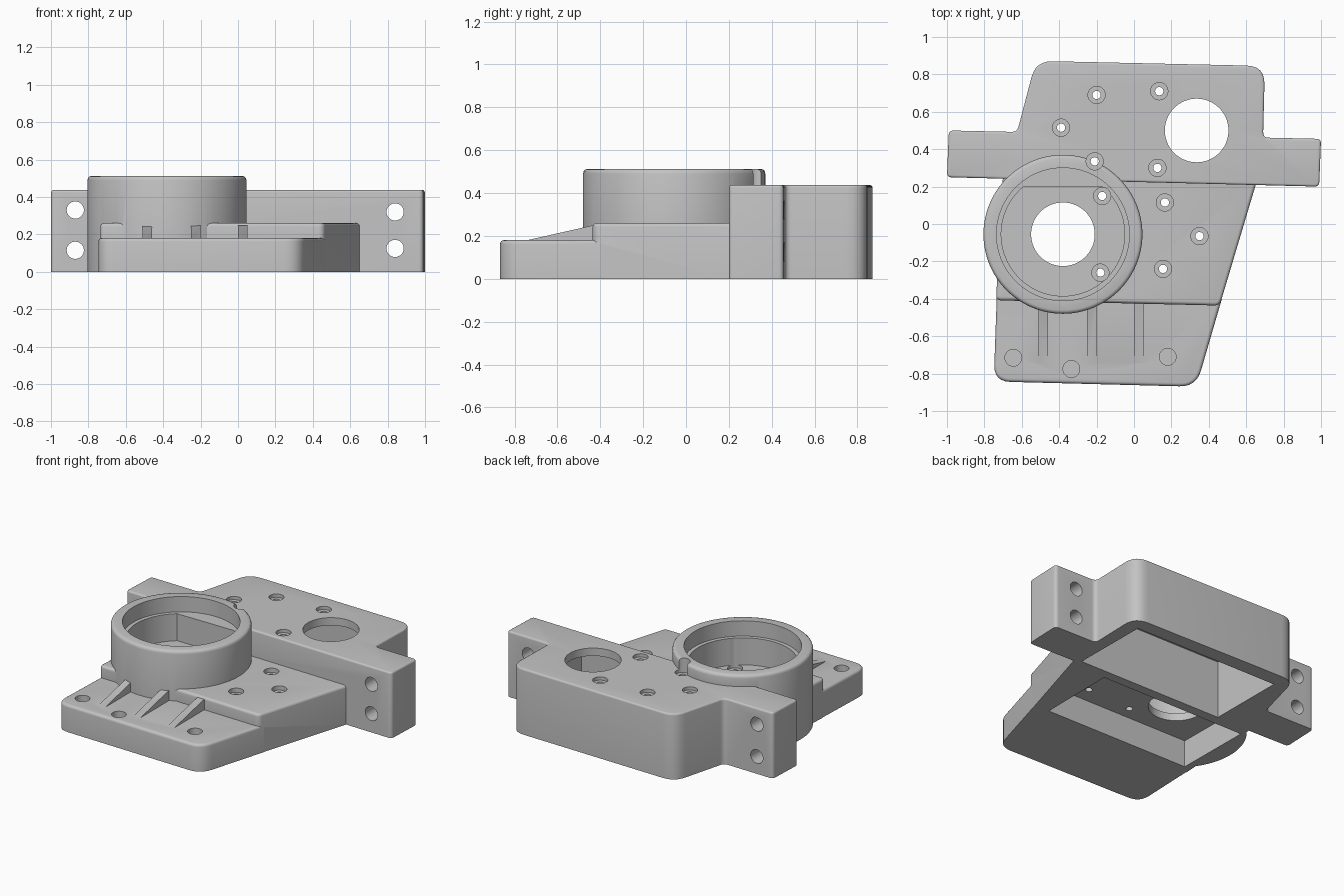
import bpy, bmesh, math
from mathutils import Vector, Matrix

default = bpy.data.objects.get("Cube")
if default:
    bpy.data.objects.remove(default, do_unlink=True)

metal = bpy.data.materials.new("cast_grey")
metal.use_nodes = True
grey = (0.55, 0.55, 0.55, 1)
metal.diffuse_color = grey
metal.node_tree.nodes["Principled BSDF"].inputs["Base Color"].default_value = grey


def finish(bm, name):
    mesh = bpy.data.meshes.new(name)
    bm.to_mesh(mesh)
    bm.free()
    mesh.materials.append(metal)
    ob = bpy.data.objects.new(name, mesh)
    bpy.context.collection.objects.link(ob)
    return ob


def add_loft(bm, layers, matrix=Matrix()):
    """Closed solid through rising counter-clockwise loops of 3D points."""
    rings = [[bm.verts.new(matrix @ Vector(p)) for p in layer] for layer in layers]
    n = len(rings[0])
    for lo, hi in zip(rings, rings[1:]):
        for k in range(n):
            j = (k + 1) % n
            bm.faces.new((lo[k], lo[j], hi[j], hi[k]))
    bm.faces.new(rings[0][::-1])
    bm.faces.new(rings[-1])


def add_turned(bm, profile, matrix, n=32):
    """Solid of revolution from (radius, height) pairs."""
    angles = [2 * math.pi * k / n for k in range(n)]
    add_loft(bm, [[(r * math.cos(a), r * math.sin(a), z) for a in angles]
                  for r, z in profile], matrix)


def turned(name, profile, x, y, n=96):
    bm = bmesh.new()
    add_turned(bm, profile, Matrix.Translation((x, y, 0)), n)
    return finish(bm, name)


def outline(corners, steps=6):
    """Polygon from (x, y, rounding) corners."""
    pts = []
    for i, (x, y, r) in enumerate(corners):
        p = Vector((x, y))
        if r == 0:
            pts.append(p)
            continue
        a = p + (Vector(corners[i - 1][:2]) - p).normalized() * r
        b = p + (Vector(corners[(i + 1) % len(corners)][:2]) - p).normalized() * r
        for k in range(steps + 1):
            t = k / steps
            pts.append(a * (1 - t) ** 2 + p * 2 * t * (1 - t) + b * t * t)
    return pts


def inset(pts, d):
    """Move every side of the polygon inwards by d."""
    result = []
    for i, p in enumerate(pts):
        u = (p - pts[i - 1]).normalized()
        v = (pts[(i + 1) % len(pts)] - p).normalized()
        nu, nv = Vector((-u.y, u.x)), Vector((-v.y, v.x))
        result.append(p + (nu + nv) * d / (1 + nu.dot(nv)))
    return result


def prism(name, pts, z0, z1, edge=0, matrix=Matrix()):
    """Extruded outline with an optional rounded top edge."""
    pts = [Vector(p) for p in pts]
    levels = [(0, z0), (0, z1)]
    if edge:
        arc = [math.pi / 2 * k / 4 for k in range(5)]
        levels[1:] = [(edge * (1 - math.cos(a)), z1 - edge * (1 - math.sin(a))) for a in arc]
    bm = bmesh.new()
    add_loft(bm, [[(*p, z) for p in inset(pts, d)] for d, z in levels], matrix)
    return finish(bm, name)


def combine(base, other, operation):
    mod = base.modifiers.new("join", 'BOOLEAN')
    mod.operation = operation
    mod.solver = 'EXACT'
    mod.object = other
    bpy.context.view_layer.objects.active = base
    bpy.ops.object.modifier_apply(modifier=mod.name)
    bpy.data.objects.remove(other, do_unlink=True)


CX, CY = -0.38, -0.055

# Tall rear block with a mounting ear on each side
housing = prism("housing", outline([
    (-1, 0.25, 0.025), (0.99, 0.2, 0.025), (1, 0.455, 0.025), (0.69, 0.462, 0.03),
    (0.7, 0.845, 0.1), (-0.525, 0.872, 0.09), (-0.625, 0.492, 0.03), (-0.99, 0.5, 0.025)]),
    0, 0.437, 0.012)

# Middle deck and low front shelf
deck = prism("deck", outline([
    (-0.738, -0.408, 0.03), (0.458, -0.436, 0.03), (0.66, 0.24, 0), (-0.7, 0.27, 0)]),
    0, 0.26, 0.018)
shelf = prism("shelf", outline([
    (-0.75, -0.842, 0.09), (0.333, -0.87, 0.09), (0.47, -0.4, 0), (-0.733, -0.37, 0)]),
    0, 0.18, 0.018)

# Round bearing boss with softened rim
boss = turned("boss", [(0.425, 0), (0.425, 0.49), (0.422, 0.502),
                       (0.415, 0.509), (0.405, 0.512)], CX, CY)
for part in (deck, shelf, boss):
    combine(housing, part, 'UNION')

# Sloping ribs on the shelf
sideways = Matrix(((0, 0, 1, 0), (1, 0, 0, 0), (0, 1, 0, 0), (0, 0, 0, 1)))
for x in (-0.485, -0.225, 0.025):
    rib = prism("rib", [(-0.39, 0.1), (-0.39, 0.25), (-0.44, 0.248),
                        (-0.75, 0.178), (-0.75, 0.1)], x - 0.025, x + 0.025, 0, sideways)
    combine(housing, rib, 'UNION')

# Hollows underneath
for name, pts, depth in (
        ("rear_pocket", [(-0.455, 0.245), (0.608, 0.233), (0.604, 0.757), (-0.458, 0.768)], 0.385),
        ("front_pocket", [(-0.685, -0.34), (0.375, -0.352), (0.38, 0.172), (-0.69, 0.18)], 0.18)):
    combine(housing, prism(name, pts, -0.1, depth), 'DIFFERENCE')

# Bearing seat, flat-sided recess below it and the through bores
combine(housing, turned("seat", [(0.355, 0.41), (0.355, 0.7)], CX, CY), 'DIFFERENCE')
angles = [2 * math.pi * (k + 0.5) / 96 for k in range(96)]
recess = [(CX + 0.33 * math.cos(a), CY + 0.33 * math.sin(a)) for a in angles]
recess = [p for p in recess if p[1] < 0.21]
combine(housing, prism("recess", recess, 0.23, 0.6), 'DIFFERENCE')
combine(housing, turned("shaft_bore", [(0.17, -0.1), (0.17, 0.6)], CX, CY), 'DIFFERENCE')
combine(housing, turned("side_bore", [(0.17, 0.3), (0.17, 0.6)], 0.335, 0.5), 'DIFFERENCE')

# Counterbored screw holes, grouped by the height of their seat
screws = {
    0.415: [(-0.2, 0.69), (0.135, 0.71), (-0.39, 0.515), (-0.21, 0.335), (0.125, 0.3)],
    0.232: [(0.165, 0.115), (0.35, -0.065), (0.155, -0.24)],
    0.21: [(-0.17, 0.15), (-0.18, -0.26)],
}
bm = bmesh.new()
for z, spots in screws.items():
    for x, y in spots:
        add_turned(bm, [(0.022, -0.1), (0.022, z), (0.046, z), (0.046, 0.7)],
                   Matrix.Translation((x, y, 0)))
# Blind holes in the shelf
for x, y in ((-0.645, -0.715), (-0.335, -0.775), (0.18, -0.71)):
    add_turned(bm, [(0.045, 0.1), (0.045, 0.5)], Matrix.Translation((x, y, 0)))
# Cross holes through the ears
for x, heights in ((-0.87, (0.115, 0.33)), (0.84, (0.125, 0.32))):
    for z in heights:
        add_turned(bm, [(0.046, -0.2), (0.046, 0.2)],
                   Matrix.Translation((x, 0.35, z)) @ Matrix.Rotation(math.pi / 2, 4, 'X'))
combine(housing, finish(bm, "hole_cutters"), 'DIFFERENCE')

bpy.ops.object.select_all(action='DESELECT')
housing.select_set(True)
bpy.context.view_layer.objects.active = housing
bpy.ops.object.shade_smooth_by_angle(angle=math.radians(32))
